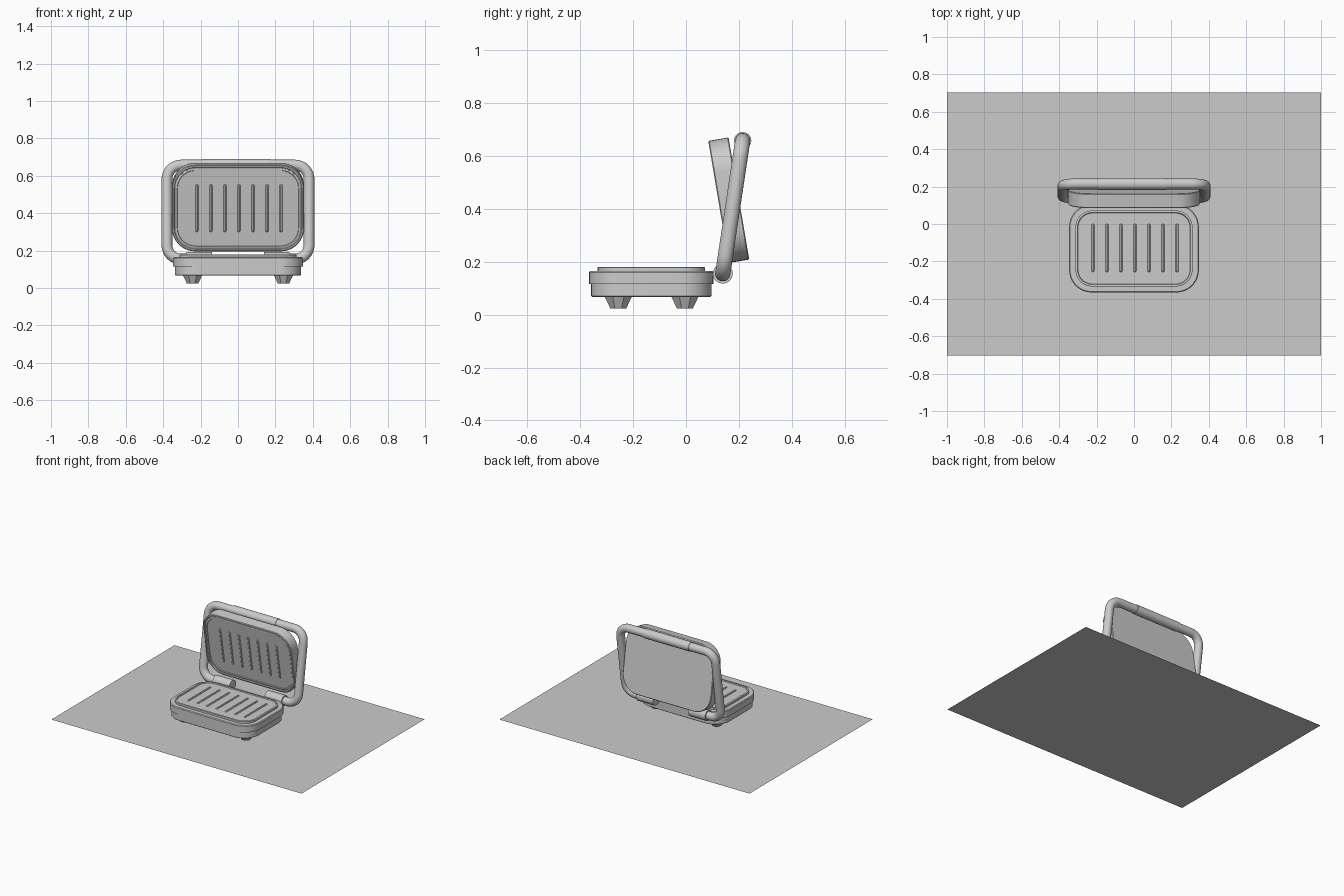
import bpy, bmesh, math
from mathutils import Vector, Matrix

if "Cube" in bpy.data.objects:
    bpy.data.objects.remove(bpy.data.objects["Cube"])


def rounded_ring(hx, hy, r, z, seg=9):
    """Points of a rounded rectangle at height z."""
    pts = []
    for k, (sx, sy) in enumerate([(1, 1), (-1, 1), (-1, -1), (1, -1)]):
        for i in range(seg + 1):
            a = math.pi / 2 * (k + i / seg)
            pts.append((sx * (hx - r) + r * math.cos(a), sy * (hy - r) + r * math.sin(a), z))
    return pts


def slab(name, hx, hy, r, rings, matrix, seg=9):
    """Loft of rounded rectangles; rings = (inset, z), capped at both ends."""
    bm = bmesh.new()
    loops = [[bm.verts.new(p) for p in rounded_ring(hx - d, hy - d, max(r - d, 0.002), z, seg)]
             for d, z in rings]
    n = len(loops[0])
    for a, b in zip(loops, loops[1:]):
        for i in range(n):
            j = (i + 1) % n
            bm.faces.new((a[i], a[j], b[j], b[i]))
    bm.faces.new(loops[0][::-1])
    bm.faces.new(loops[-1])
    me = bpy.data.meshes.new(name)
    bm.to_mesh(me)
    bm.free()
    ob = bpy.data.objects.new(name, me)
    bpy.context.collection.objects.link(ob)
    ob.matrix_world = matrix
    return ob


def ridges(name, matrix, cy, z0, z1):
    """Seven raised grill bars."""
    for i in range(7):
        m = matrix @ Matrix.Translation((0.005 + (i - 3) * 0.075, cy, 0))
        slab(f"{name}_{i + 1}", 0.008, 0.129, 0.008, [(0, z0), (0, z1 - 0.004), (0.004, z1)], m, 4)


def tube(name, pts, radius):
    """Round bar along a path."""
    cu = bpy.data.curves.new(name, 'CURVE')
    cu.dimensions = '3D'
    cu.bevel_depth = radius
    cu.bevel_resolution = 6
    cu.use_fill_caps = True
    sp = cu.splines.new('POLY')
    sp.points.add(len(pts) - 1)
    for p, co in zip(sp.points, pts):
        p.co = (*co, 1)
    ob = bpy.data.objects.new(name, cu)
    bpy.context.collection.objects.link(ob)
    bpy.ops.object.select_all(action='DESELECT')
    ob.select_set(True)
    bpy.context.view_layer.objects.active = ob
    bpy.ops.object.convert(target='MESH')


# table sheet under the grill
bpy.ops.mesh.primitive_plane_add(size=2)
table = bpy.context.object
table.name = "table_sheet"
table.scale = (1, 0.703, 1)

# base: lower tray, wider band, raised cooking plate
base = Matrix.Translation((0, -0.131, 0))
slab("base_tray", 0.337, 0.228, 0.115, [(0.004, 0.067), (0, 0.071), (0, 0.118)], base)
slab("base_band", 0.347, 0.235, 0.12, [(0, 0.116), (0, 0.16), (0.005, 0.165)], base)
slab("lower_plate", 0.313, 0.203, 0.09,
     [(0, 0.16), (0, 0.178), (0.003, 0.18), (0.011, 0.18), (0.014, 0.174)], base)
ridges("lower_ridge", base, 0.003, 0.168, 0.179)

# tapered feet
for sx in (-1, 1):
    for y, where in ((-0.256, "front"), (-0.004, "back")):
        bpy.ops.mesh.primitive_cone_add(vertices=8, radius1=0.033, radius2=0.056, depth=0.045,
                                        location=(sx * 0.243, y, 0.0465),
                                        rotation=(0, 0, math.pi / 8))
        bpy.context.object.name = f"{where}_foot_{'left' if sx < 0 else 'right'}"

# open lid, leaning forward, with its own plate
lid = Matrix.Translation((0, 0.2, 0.439)) @ Matrix.Rotation(math.radians(99.6), 4, 'X')
slab("lid_shell", 0.353, 0.234, 0.125,
     [(0.004, 0), (0, 0.004), (0, 0.074), (0.005, 0.078), (0.012, 0.078), (0.015, 0.072)], lid)
slab("upper_plate", 0.334, 0.215, 0.108, [(0, 0.065), (0, 0.074), (0.003, 0.076),
                                          (0.009, 0.076), (0.011, 0.072)], lid)
ridges("upper_ridge", lid, 0.0, 0.066, 0.077)

# handle frame: bent tube from hinge to hinge, leaning back
origin, up = Vector((0, 0.139, 0.155)), Vector((0, 0.148, 0.989))
W, H, R = 0.38, 0.508, 0.075
half = [(0.2, 0)]
for cx, cs, a0 in ((W - R, R, -90), (W - R, H - R, 0)):
    for i in range(9):
        a = math.radians(a0 + 90 * i / 8)
        half.append((cx + R * math.cos(a), cs + R * math.sin(a)))
outline = half + [(-x, s) for x, s in reversed(half)]
tube("handle_frame", [Vector((x, 0, 0)) + origin + up * s for x, s in outline], 0.029)

# thicker grip and hinge barrels
top = origin + up * H
tube("handle_grip", [(-0.19, top.y, top.z), (0.17, top.y, top.z)], 0.033)
for sx, side in ((-1, "left"), (1, "right")):
    tube(f"hinge_barrel_{side}", [(sx * 0.14, 0.139, 0.155), (sx * 0.275, 0.139, 0.155)], 0.038)

# smooth shading with sharp edges kept
bpy.ops.object.select_all(action='SELECT')
bpy.context.view_layer.objects.active = table
bpy.ops.object.shade_smooth_by_angle(angle=math.radians(30))
